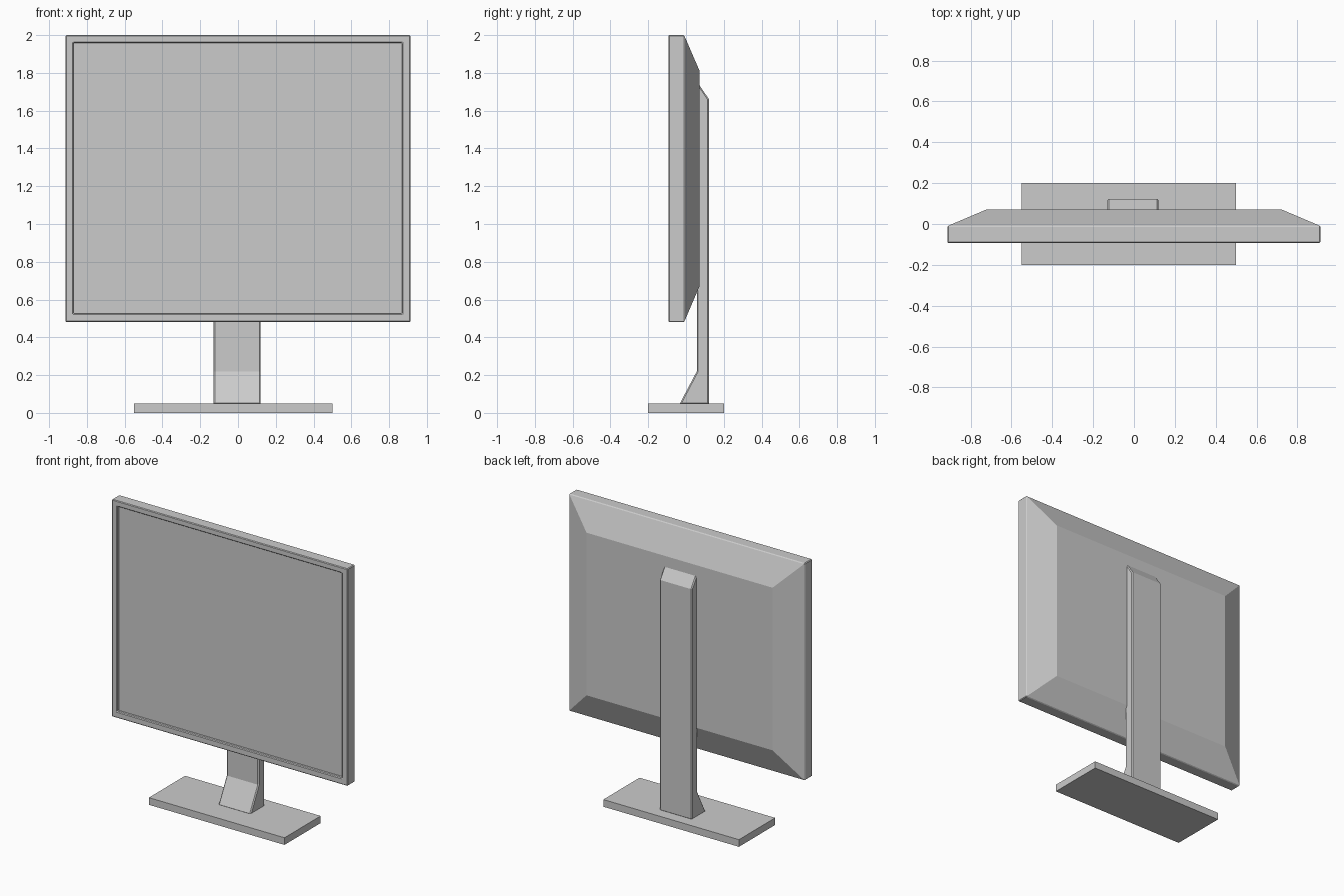
import bpy
import bmesh

cube = bpy.data.objects.get("Cube")
if cube:
    bpy.data.objects.remove(cube, do_unlink=True)

# One plain grey plastic for everything
grey = bpy.data.materials.new("grey_plastic")
grey.use_nodes = True
colour = (0.6, 0.6, 0.6, 1)
grey.diffuse_color = colour
grey.node_tree.nodes["Principled BSDF"].inputs["Base Color"].default_value = colour


def loft(name, rings, bevel=0):
    """Skin a closed solid through matching rings of points and cap both ends."""
    bm = bmesh.new()
    loops = [[bm.verts.new(p) for p in ring] for ring in rings]
    count = len(loops[0])
    for a, b in zip(loops, loops[1:]):
        for i in range(count):
            j = (i + 1) % count
            bm.faces.new((a[i], a[j], b[j], b[i]))
    bm.faces.new(loops[0])
    bm.faces.new(loops[-1])
    bmesh.ops.recalc_face_normals(bm, faces=bm.faces)
    mesh = bpy.data.meshes.new(name)
    bm.to_mesh(mesh)
    bm.free()
    mesh.materials.append(grey)
    obj = bpy.data.objects.new(name, mesh)
    bpy.context.collection.objects.link(obj)
    if bevel:
        mod = obj.modifiers.new("edge_bevel", "BEVEL")
        mod.width = bevel
        mod.segments = 1
        mod.limit_method = "ANGLE"
        mod.angle_limit = 0.7
    return obj


def upright_rect(x0, x1, z0, z1, y):
    return [(x0, y, z0), (x1, y, z0), (x1, y, z1), (x0, y, z1)]


# Housing: recess floor, bezel, straight sides, tapered back
opening = (-0.872, 0.868, 0.525, 1.96)
outline = (-0.913, 0.913, 0.48, 2.0)
loft("monitor_housing", [
    upright_rect(*opening, -0.068),
    upright_rect(*opening, -0.093),
    upright_rect(*outline, -0.093),
    upright_rect(*outline, -0.01),
    upright_rect(-0.72, 0.72, 0.672, 1.81, 0.072),
], bevel=0.005)

# Screen plate set inside the bezel
loft("screen", [upright_rect(*opening, y) for y in (-0.072, -0.066)])

# Stand column: side profile with a sloped foot and a sloped top
profile = [(-0.035, 0.045), (0.057, 0.22), (0.057, 1.755),
           (0.122, 1.66), (0.122, 0.045)]
loft("stand_column", [[(x, y, z) for y, z in profile] for x in (-0.13, 0.12)],
     bevel=0.007)

# Flat base plate
loft("stand_base", [upright_rect(-0.55, 0.5, 0, 0.05, y) for y in (-0.2, 0.2)])
